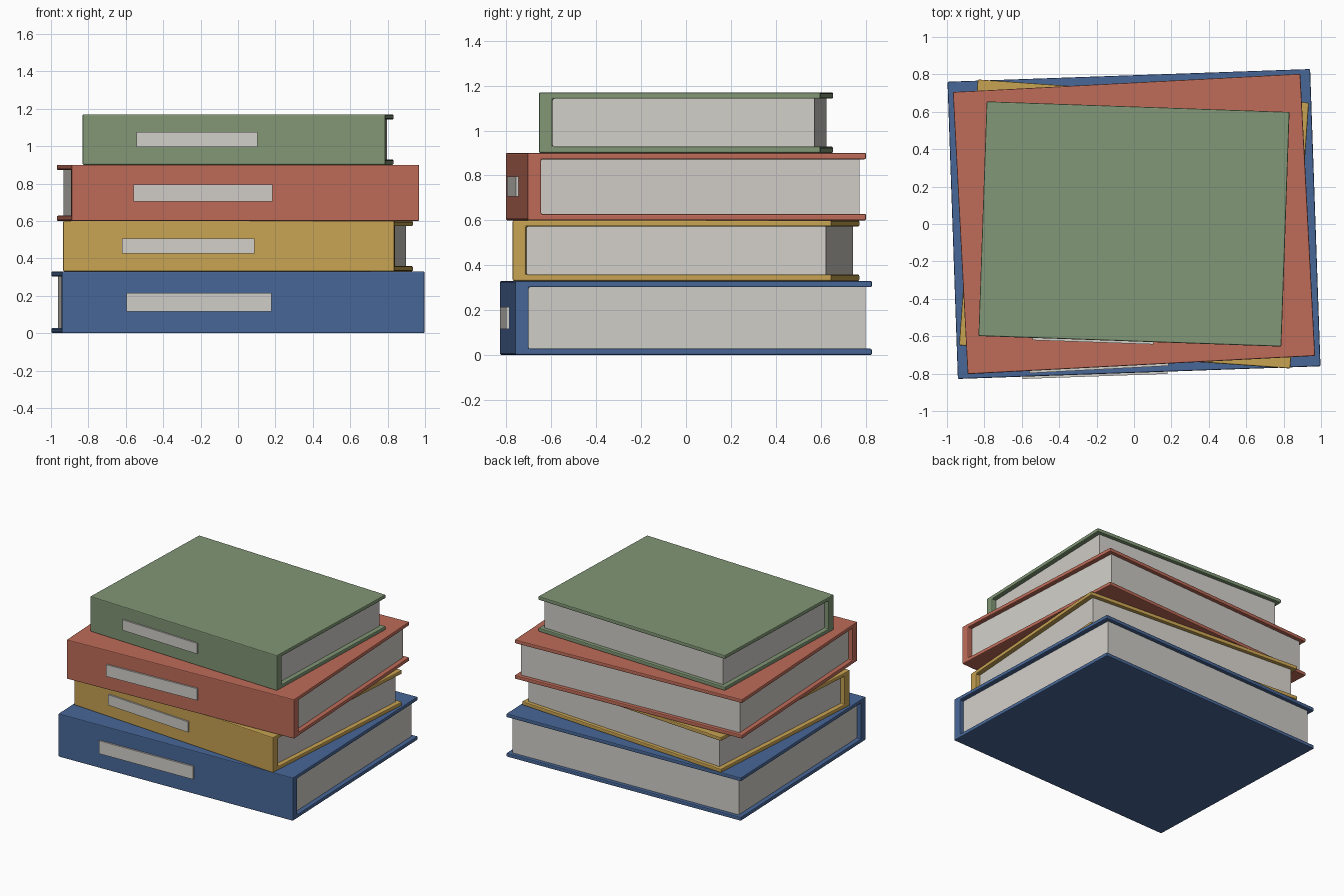
import bpy, bmesh
from math import radians
from mathutils import Matrix

if "Cube" in bpy.data.objects:
    bpy.data.objects.remove(bpy.data.objects["Cube"])

COVER = 0.028   # cover board thickness
SPINE = 0.06    # spine thickness


def material(name, rgb):
    m = bpy.data.materials.new(name)
    m.diffuse_color = (*rgb, 1)
    m.use_nodes = True
    m.node_tree.nodes["Principled BSDF"].inputs["Base Color"].default_value = m.diffuse_color
    return m


def add_object(name, bm, mat, place):
    bmesh.ops.recalc_face_normals(bm, faces=bm.faces)
    mesh = bpy.data.meshes.new(name)
    bm.to_mesh(mesh)
    bm.free()
    mesh.materials.append(mat)
    ob = bpy.data.objects.new(name, mesh)
    ob.matrix_world = place
    bpy.context.collection.objects.link(ob)
    return ob


def box(name, lo, hi, mat, place):
    bm = bmesh.new()
    bmesh.ops.create_cube(bm, size=1)
    for v in bm.verts:
        v.co = [(a + b) / 2 + c * (b - a) for a, b, c in zip(lo, hi, v.co)]
    return add_object(name, bm, mat, place)


def book(name, w, d, h, z, angle, color):
    place = Matrix.Translation((0, 0, z)) @ Matrix.Rotation(radians(angle), 4, 'Z')
    x, y = w / 2, d / 2

    # Case: C-shaped profile (spine plus two boards) extruded along the spine
    profile = [(-y, 0), (y, 0), (y, COVER), (-y + SPINE, COVER),
               (-y + SPINE, h - COVER), (y, h - COVER), (y, h), (-y, h)]
    bm = bmesh.new()
    face = bm.faces.new([bm.verts.new((-x, py, pz)) for py, pz in profile])
    side = bmesh.ops.extrude_face_region(bm, geom=[face])
    moved = [g for g in side['geom'] if isinstance(g, bmesh.types.BMVert)]
    bmesh.ops.translate(bm, verts=moved, vec=(w, 0, 0))
    case = add_object(name + "_cover", bm, material(name + "_cloth", color), place)
    bevel = case.modifiers.new("Bevel", 'BEVEL')
    bevel.width = 0.006
    bevel.segments = 2
    bevel.limit_method = 'ANGLE'

    # Page block, inset from the boards on three sides
    box(name + "_pages", (-x + 0.035, -y + SPINE - 0.004, COVER - 0.001),
        (x - 0.035, y - 0.027, h - COVER + 0.001), paper, place)

    # Blank label plate on the spine
    box(name + "_spine_label", (-0.322 * w, -y - 0.012, 0.35 * h),
        (0.078 * w, -y + 0.01, 0.65 * h), paper, place)


paper = material("paper", (0.64, 0.62, 0.58))

# Stack from the bottom up: width, depth, height, turn, cloth colour
stack = [
    ("blue_book", 1.94, 1.59, 0.33, 2, (0.065, 0.135, 0.31)),
    ("yellow_book", 1.775, 1.425, 0.27, -4, (0.58, 0.37, 0.085)),
    ("red_book", 1.86, 1.51, 0.30, 3, (0.52, 0.15, 0.10)),
    ("green_book", 1.62, 1.255, 0.27, -2, (0.22, 0.31, 0.18)),
]
z = 0
for name, w, d, h, angle, color in stack:
    book(name, w, d, h, z, angle, color)
    z += h
